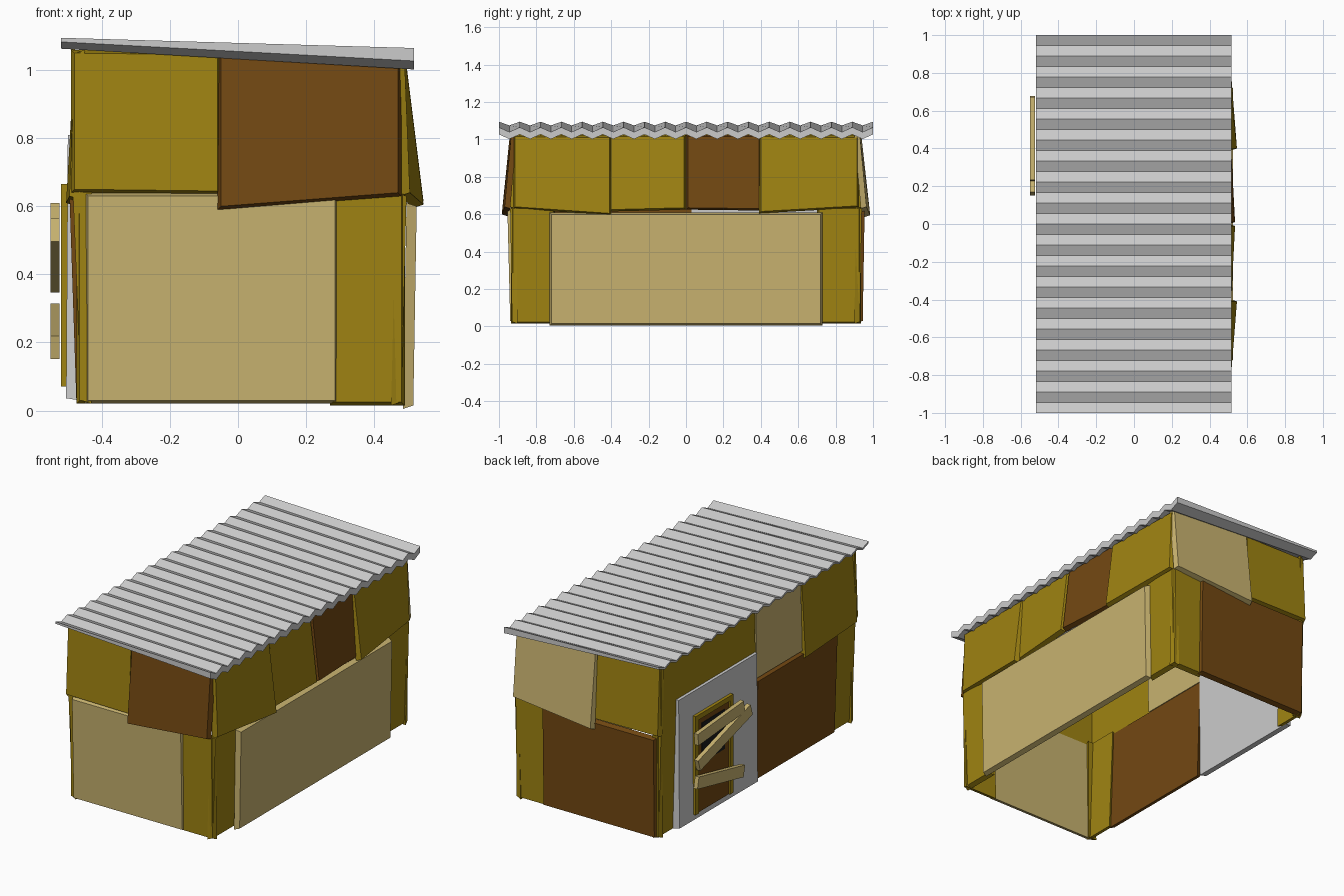
import bpy, bmesh, math

if "Cube" in bpy.data.objects:
    bpy.data.objects.remove(bpy.data.objects["Cube"])

def mat(name, rgb):
    m = bpy.data.materials.new(name)
    m.diffuse_color = (*rgb, 1)
    m.use_nodes = True
    m.node_tree.nodes["Principled BSDF"].inputs["Base Color"].default_value = m.diffuse_color
    return m

YELLOW = mat("ochre_board", (.35, .23, .006))
BEIGE = mat("pale_board", (.58, .45, .16))
BROWN = mat("brown_board", (.17, .065, .006))
BLACK = mat("dark_opening", (.01, .01, .01))

def finish(name, bm, material=None):
    bmesh.ops.recalc_face_normals(bm, faces=bm.faces[:])
    me = bpy.data.meshes.new(name)
    bm.to_mesh(me)
    bm.free()
    if material:
        me.materials.append(material)
    ob = bpy.data.objects.new(name, me)
    bpy.context.collection.objects.link(ob)
    return ob

# maps (along wall, distance outward, height) to world space
SIDES = {
    "front": lambda h, d, z: (h, -d, z),
    "back": lambda h, d, z: (h, d, z),
    "right": lambda h, d, z: (d, h, z),
    "left": lambda h, d, z: (-d, h, z),
}

def panel(name, side, material, h0, h1, zs, ds, t=.03, e=.01):
    """Board with bevelled outer rim; zs and ds run low-h0, low-h1, top-h1, top-h0."""
    place = SIDES[side]
    bm = bmesh.new()
    hs = (h0, h1, h1, h0)
    inset = ((e, e), (-e, e), (-e, -e), (e, -e))
    outer = [bm.verts.new(place(h + i[0], d, z + i[1]))
             for h, d, z, i in zip(hs, ds, zs, inset)]
    inner = [bm.verts.new(place(h, d - t, z)) for h, d, z in zip(hs, ds, zs)]
    bm.faces.new(outer)
    bm.faces.new(inner[::-1])
    for i in range(4):
        j = (i + 1) % 4
        bm.faces.new((outer[i], inner[i], inner[j], outer[j]))
    return finish(name, bm, material)

# corrugated roof, thicker toward its low right edge
def roof(n=36):
    bm = bmesh.new()
    rows = []
    for i in range(n + 1):
        y = -1 + 2 * i / n
        low = i % 2
        zl, zr = 1.095 - .02 * low, 1.065 - .025 * low
        rows.append([bm.verts.new(p) for p in (
            (-.52, y, zl), (.517, y, zr), (.517, y, zr - .038), (-.52, y, zl - .012))])
    for a, b in zip(rows, rows[1:]):
        for k in range(4):
            m = (k + 1) % 4
            bm.faces.new((a[k], a[m], b[m], b[k]))
    bm.faces.new(rows[0])
    bm.faces.new(rows[-1][::-1])
    return finish("corrugated_roof", bm)

roof()

# lower boards
panel("front_lower_board", "front", BEIGE, -.45, .295, (.02, .02, .64, .64), (.94, .94, .955, .955))
panel("right_lower_board", "right", BEIGE, -.73, .73, (.005, .005, .61, .61), (.515, .515, .525, .525))
panel("back_lower_board", "back", BROWN, -.46, .3, (.02, .02, .63, .63), (.945, .945, .955, .955))
panel("left_lower_board", "left", BROWN, -.75, .03, (.02, .02, .64, .64), (.475, .475, .495, .495))

# corner boards
for end, s in (("front", -1), ("back", 1)):
    panel(end + "_right_corner_face", end, YELLOW, .27, .49, (.015,) * 2 + (.64,) * 2, (.93,) * 2 + (.94,) * 2)
    panel(end + "_left_corner_face", end, YELLOW, -.475, -.42, (.02,) * 2 + (.65,) * 2, (.93,) * 2 + (.935,) * 2)
    a, b = sorted((s * .70, s * .935))
    panel(end + "_right_corner_side", "right", YELLOW, a, b, (.015,) * 2 + (.64,) * 2, (.48,) * 2 + (.495,) * 2)
panel("left_front_corner_side", "left", YELLOW, -.935, -.73, (.02,) * 2 + (.65,) * 2, (.46,) * 2 + (.485,) * 2)

# upper boards, leaning outward at the bottom
panel("front_upper_left_board", "front", YELLOW, -.49, -.05, (.64, .635, 1.055, 1.06), (.955, .955, .935, .935))
panel("front_upper_right_board", "front", BROWN, -.06, .48, (.59, .63, 1.03, 1.055), (.985, .97, .935, .94))
panel("back_upper_right_board", "back", BEIGE, -.06, .49, (.585, .63, 1.03, 1.055), (.985, .965, .93, .935))
panel("back_upper_left_board", "back", YELLOW, -.485, -.05, (.64, .635, 1.055, 1.06), (.95, .95, .93, .93))
panel("right_upper_board_1", "right", YELLOW, -.925, -.40, (.63, .595, 1.02, 1.025), (.505, .545, .495, .49))
panel("right_upper_board_2", "right", YELLOW, -.41, .0, (.615, .625, 1.025, 1.025), (.515, .535, .49, .49))
panel("right_upper_board_3", "right", BROWN, .0, .40, (.625, .62, 1.025, 1.025), (.535, .515, .49, .49))
panel("right_upper_board_4", "right", YELLOW, .39, .925, (.605, .635, 1.02, 1.025), (.545, .505, .49, .495))
panel("left_upper_front_board", "left", YELLOW, -.935, -.41, (.62, .60, 1.06, 1.06), (.495, .505, .48, .48))
panel("left_upper_middle_board", "left", BEIGE, -.42, .03, (.64, .64, 1.06, 1.06), (.49, .49, .48, .48))

# boards framing the doorway wall
panel("doorway_header_board", "left", YELLOW, .02, .935, (.79,) * 2 + (1.065,) * 2, (.485,) * 2 + (.48,) * 2)
panel("doorway_side_board", "left", YELLOW, .75, .935, (.02,) * 2 + (.82,) * 2, (.465,) * 2 + (.485,) * 2)

# grey door surround, door, frame and window
panel("door_surround", "left", None, .03, .79, (.03,) * 2 + (.815,) * 2, (.505, .505, .5, .5), .04, .006)
panel("door", "left", BROWN, .30, .64, (.07,) * 2 + (.66,) * 2, (.511,) * 4, .02, 0)
panel("door_window", "left", BLACK, .36, .58, (.36,) * 2 + (.60,) * 2, (.514,) * 4, .01, 0)
for nm, a, b, z0, z1 in (("left", .62, .65, .07, .665), ("right", .29, .32, .07, .665),
                         ("top", .32, .62, .635, .665)):
    panel("door_frame_" + nm, "left", YELLOW, a, b, (z0,) * 2 + (z1,) * 2, (.52,) * 4, .025, 0)

# planks nailed across the door
def plank(name, y0, z0, y1, z1, w=.07):
    length = math.hypot(y1 - y0, z1 - z0)
    bm = bmesh.new()
    bmesh.ops.create_cube(bm, size=1)
    bmesh.ops.scale(bm, vec=(.026, length, w), verts=bm.verts)
    ob = finish(name, bm, BEIGE)
    ob.location = (-.538, (y0 + y1) / 2, (z0 + z1) / 2)
    ob.rotation_euler.x = math.atan2(z1 - z0, y1 - y0)

plank("upper_plank", .23, .575, .67, .54)
plank("diagonal_plank", .16, .53, .66, .38)
plank("lower_plank", .23, .185, .67, .28)
